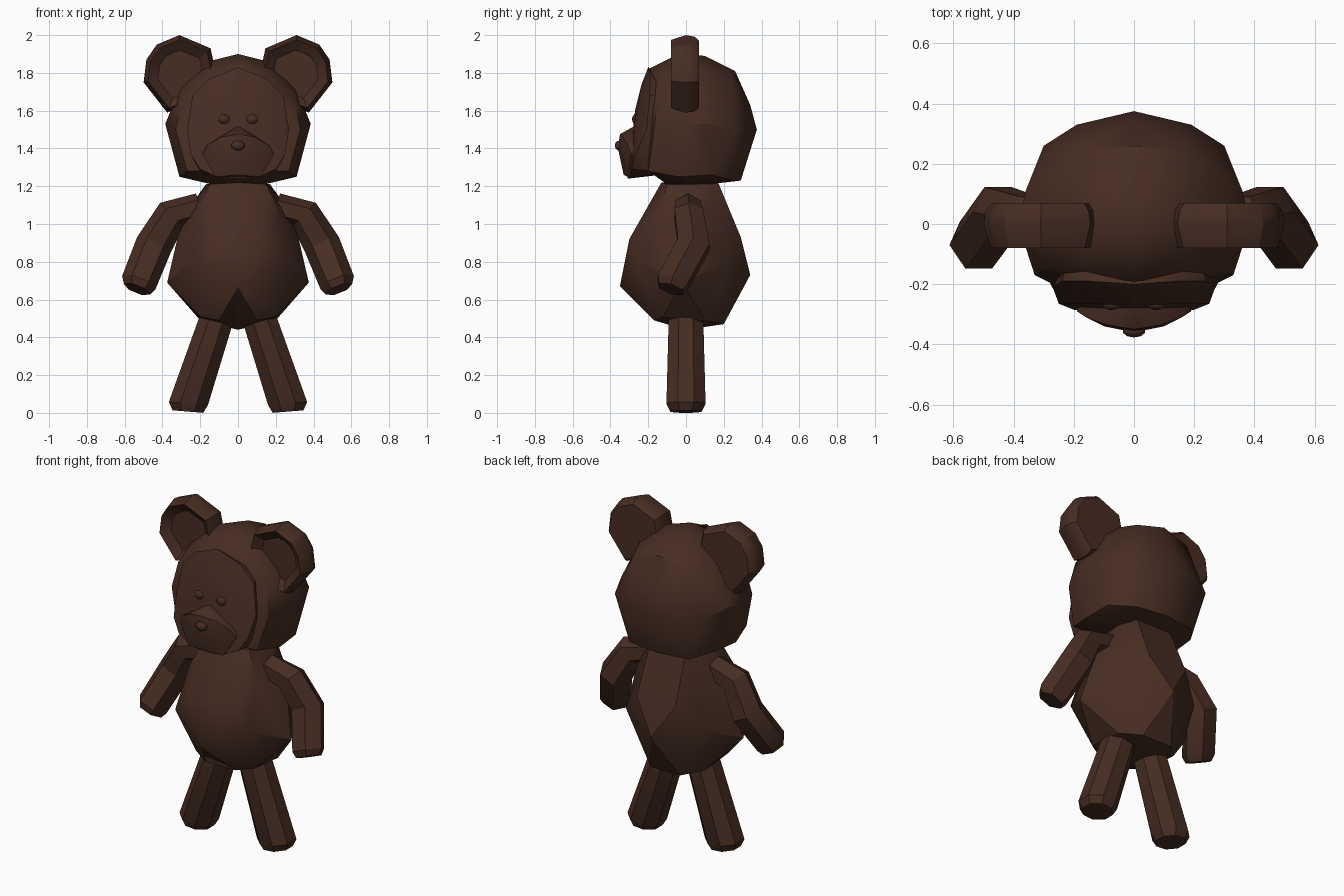
import bpy, bmesh, math
from mathutils import Vector

if "Cube" in bpy.data.objects:
    bpy.data.objects.remove(bpy.data.objects["Cube"])

fur = bpy.data.materials.new("brown_fur")
fur.diffuse_color = (0.062, 0.026, 0.016, 1)
fur.use_nodes = True
fur.node_tree.nodes["Principled BSDF"].inputs["Base Color"].default_value = fur.diffuse_color


def finish(name, bm, mirror=False, angle=30):
    bmesh.ops.recalc_face_normals(bm, faces=bm.faces)
    me = bpy.data.meshes.new(name)
    bm.to_mesh(me)
    bm.free()
    ob = bpy.data.objects.new(name, me)
    bpy.context.collection.objects.link(ob)
    me.materials.append(fur)
    if mirror:
        m = ob.modifiers.new("mirror", 'MIRROR')
        m.use_mirror_merge = False
    bpy.ops.object.select_all(action='DESELECT')
    ob.select_set(True)
    bpy.context.view_layer.objects.active = ob
    bpy.ops.object.shade_smooth_by_angle(angle=math.radians(angle))
    return ob


def hull(name, half):
    """Faceted solid from half a set of corner points, mirrored in x."""
    bm = bmesh.new()
    for x, y, z in half:
        bm.verts.new((x, y, z))
        if x:
            bm.verts.new((-x, y, z))
    res = bmesh.ops.convex_hull(bm, input=bm.verts)
    inner = [v for v in bm.verts if not v.link_faces]
    bmesh.ops.delete(bm, geom=inner, context='VERTS')
    return finish(name, bm)


def loft(name, rings, angle=30):
    """Skin a list of rings, cap both ends, mirror to the other side."""
    bm = bmesh.new()
    vs = [[bm.verts.new(p) for p in r] for r in rings]
    n = len(vs[0])
    for a, b in zip(vs, vs[1:]):
        for i in range(n):
            j = (i + 1) % n
            bm.faces.new((a[i], a[j], b[j], b[i]))
    bm.faces.new(vs[0])
    bm.faces.new(vs[-1])
    return finish(name, bm, True, angle)


def ring(c, u, v, r, n, phase=0.0):
    c, u, v = Vector(c), Vector(u), Vector(v)
    return [c + r * (math.cos(t) * u + math.sin(t) * v)
            for t in (phase + 2 * math.pi * i / n for i in range(n))]


# Pear-shaped faceted body
hull("body", [
    (0, -.13, 1.22), (.15, -.1, 1.21), (.17, .05, 1.21), (.12, .17, 1.22),
    (.22, .03, 1.14), (.22, -.15, 1.05), (.13, -.3, .92), (.25, -.25, .8),
    (0, -.35, .67), (.375, -.02, .69), (.31, .03, .97), (0, .34, .73),
    (.13, .29, .93), (.26, .21, .79), (.2, -.12, .51), (.1, -.17, .49),
    (.2, .1, .49), (.1, .2, .47), (0, 0, .44)])

# Rounded head
hull("head", [
    (0, -.04, 1.9), (0, .1, 1.89), (.16, 0, 1.86), (.3, 0, 1.74),
    (.17, -.13, 1.79), (0, -.2, 1.82), (0, .26, 1.81), (.18, .24, 1.77),
    (0, .34, 1.63), (.385, 0, 1.53), (.36, .11, 1.53), (.3, .26, 1.5),
    (.19, .33, 1.5), (0, .375, 1.5), (.33, -.17, 1.5), (.3, -.15, 1.65),
    (.31, -.04, 1.25), (.3, .13, 1.26), (.2, .26, 1.23), (0, .29, 1.23),
    (.27, -.2, 1.28), (.14, -.1, 1.21), (.14, .12, 1.21)])

# Face panel standing proud of the head
hull("face", [
    (0, -.2, 1.83), (.15, -.19, 1.77), (.24, -.19, 1.68), (.27, -.21, 1.5),
    (.25, -.265, 1.37), (.2, -.285, 1.29), (.1, -.3, 1.245), (0, -.31, 1.24),
    (0, -.27, 1.6), (.12, -.265, 1.58), (0, -.235, 1.74),
    (.2, -.05, 1.7), (.2, -.05, 1.27)])

# Muzzle
hull("muzzle", [
    (0, -.27, 1.52), (0, -.35, 1.475), (.09, -.335, 1.46), (.16, -.31, 1.42),
    (.19, -.29, 1.37), (0, -.36, 1.4), (.1, -.34, 1.37), (0, -.33, 1.26),
    (.12, -.31, 1.25), (.18, -.2, 1.4), (.1, -.2, 1.26)])


# Nose and eyes: small flattened beads
def bead(name, loc, size, mirror=False):
    bm = bmesh.new()
    bmesh.ops.create_uvsphere(bm, u_segments=10, v_segments=6, radius=1)
    for v in bm.verts:
        v.co = Vector(loc) + Vector(a * b for a, b in zip(v.co, size))
    finish(name, bm, mirror, 50)


bead("nose", (0, -.355, 1.415), (.038, .022, .026))
bead("eyes", (.075, -.268, 1.555), (.032, .018, .026), True)

# Round ears with a shallow dish in the front
outline = [(.12, 1.81), (.145, 1.93), (.31, 2.0), (.43, 1.95), (.485, 1.87),
           (.5, 1.75), (.375, 1.59), (.22, 1.65)]
cx, cz = .3, 1.79
loft("ears", [[(cx + (x - cx) * s, y, cz + (z - cz) * s) for x, z in outline]
              for y, s in ((.07, .86), (.045, .96), (0, 1), (-.08, .88),
                           (-.04, .62))])

# Bent hexagonal arms
path = [((.2, .01, 1.09), (.95, 0, -.3), .075), ((.35, .015, 1.05), (.7, 0, -.7), .088),
        ((.445, .04, .89), (.42, -.2, -.9), .098), ((.525, -.07, .69), (.36, -.3, -.9), .095),
        ((.535, -.08, .655), (.36, -.3, -.9), .075)]
rings = []
for c, t, r in path:
    t = Vector(t).normalized()
    u = Vector((0, 1, 0)).cross(t).normalized()
    rings.append(ring(c, u, t.cross(u), r, 6))
loft("arms", rings)

# Splayed eight-sided legs with bevelled soles
loft("legs", [ring((x, 0, z), (1, 0, .08), (0, 1, 0), r, 8, math.pi / 8)
              for x, z, r in ((.1, .54, .098), (.2625, .05, .112), (.265, .007, .088))])
